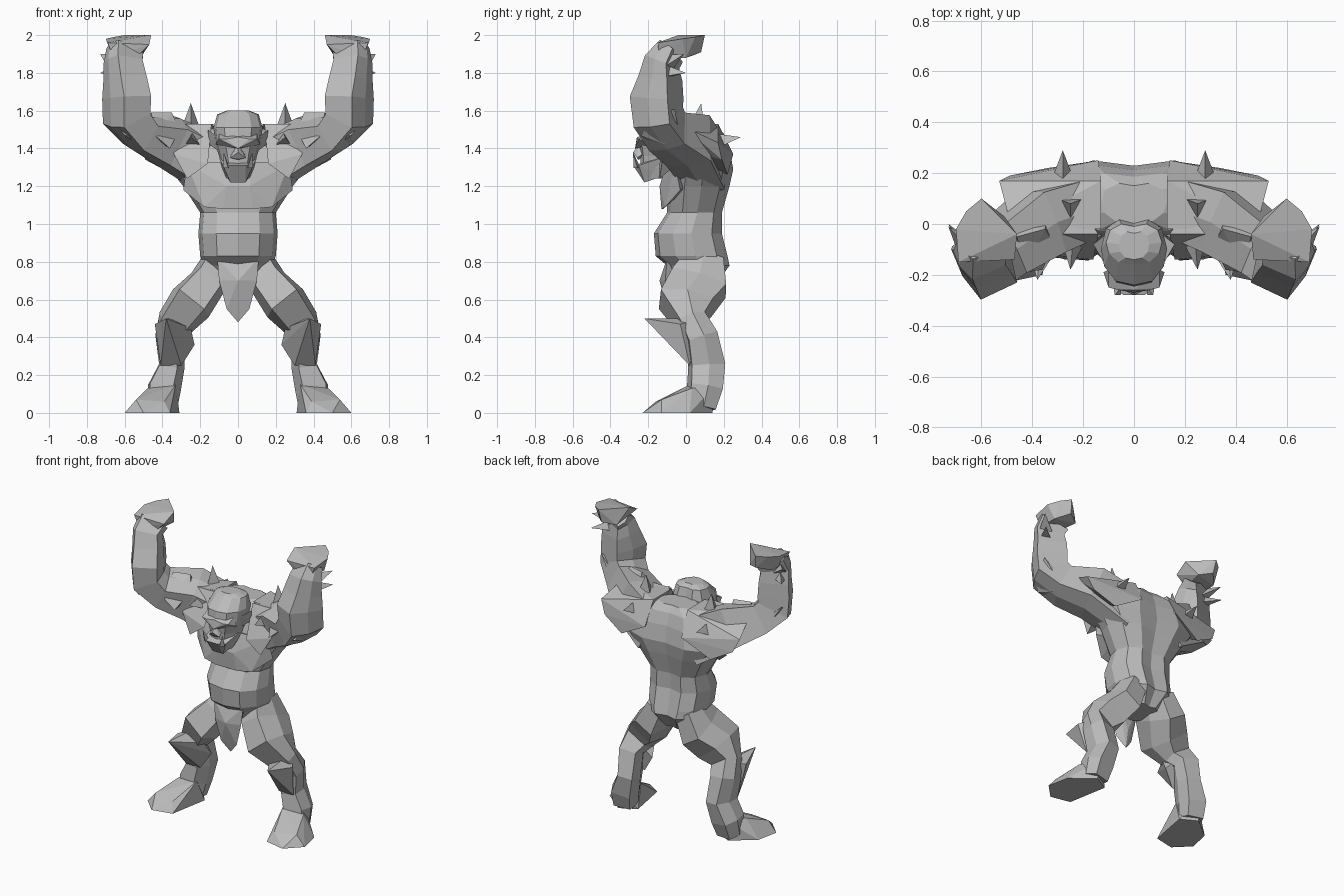
import bpy, bmesh
from mathutils import Vector

default_cube = bpy.data.objects.get("Cube")
if default_cube:
    bpy.data.objects.remove(default_cube)

# One stone grey for the whole figure
stone = bpy.data.materials.new("stone_grey")
stone.use_nodes = True
stone.diffuse_color = (.5, .5, .5, 1)
stone.node_tree.nodes["Principled BSDF"].inputs["Base Color"].default_value = stone.diffuse_color


def finish(name, bm, paired):
    """Turn the bmesh into a flat shaded object, or a left and right pair."""
    bmesh.ops.recalc_face_normals(bm, faces=bm.faces)
    for prefix in (("left_", "right_") if paired else ("",)):
        if prefix == "right_":
            for vert in bm.verts:
                vert.co.x = -vert.co.x
            bmesh.ops.reverse_faces(bm, faces=bm.faces)
        mesh = bpy.data.meshes.new(prefix + name)
        bm.to_mesh(mesh)
        mesh.materials.append(stone)
        bpy.context.collection.objects.link(bpy.data.objects.new(prefix + name, mesh))
    bm.free()


def skin(name, rings, paired):
    """Bridge consecutive rings of points and cap both ends."""
    bm = bmesh.new()
    loops = [[bm.verts.new(point) for point in ring] for ring in rings]
    for low, high in zip(loops, loops[1:]):
        for i in range(len(low)):
            j = (i + 1) % len(low)
            bm.faces.new((low[i], low[j], high[j], high[i]))
    bm.faces.new(loops[0][::-1])
    bm.faces.new(loops[-1])
    finish(name, bm, paired)


HALF = ((0, 0), (.55, .06), (.9, .28), (1, .55), (.85, .85), (.45, 1), (0, .94))
ARM_OUTLINE = ((1, .95), (0, 1), (-1, .75), (-1, -.75), (0, -1), (1, -.95))
LEG_OUTLINE = ((1, .7), (0, 1), (-1, .7), (-1, -.7), (0, -1), (1, -.7))


def body(name, sections):
    """Symmetric upright loft; section = height, half width, front, back."""
    outline = HALF + tuple((-x, y) for x, y in HALF[-2:0:-1])
    skin(name, [[(x * w, f + y * (b - f), z) for x, y in outline]
                for z, w, f, b in sections], False)


def limb(name, outline, stations):
    """Blocky six sided tube along a path; station = position and two radii."""
    path = [Vector(s[:3]) for s in stations]
    across = Vector((0, 1, 0))
    rings = []
    for i, (centre, station) in enumerate(zip(path, stations)):
        before, after = path[max(i - 1, 0)], path[min(i + 1, len(path) - 1)]
        along = (after - before).normalized()
        across = (across - along * across.dot(along)).normalized()
        other = along.cross(across)
        rings.append([centre + across * u * station[3] + other * v * station[4]
                      for u, v in outline])
    skin(name, rings, True)


def chunk(name, points, paired=True):
    """Faceted convex block; unpaired blocks are made symmetric."""
    bm = bmesh.new()
    for x, y, z in points:
        bm.verts.new((x, y, z))
        if not paired and x:
            bm.verts.new((-x, y, z))
    hull = bmesh.ops.convex_hull(bm, input=bm.verts)
    spare = set(hull["geom_interior"]) | set(hull["geom_unused"])
    bmesh.ops.delete(bm, geom=[g for g in spare if isinstance(g, bmesh.types.BMVert)],
                     context="VERTS")
    finish(name, bm, paired)


def spike(name, base, tip, radius):
    """Three sided spike from base to tip."""
    base, tip = Vector(base), Vector(tip)
    axis = tip - base
    turn = axis.to_track_quat("Z", "Y")
    bm = bmesh.new()
    bmesh.ops.create_cone(bm, cap_ends=True, segments=3, radius1=radius,
                          radius2=0, depth=axis.length)
    for vert in bm.verts:
        vert.co = turn @ vert.co + (base + tip) / 2
    finish(name, bm, True)


# Trunk with round belly, wide back and spine groove
body("torso", [
    (.68, .1, -.06, .16), (.78, .18, -.1, .23), (.83, .2, -.16, .22),
    (.95, .21, -.17, .19), (1.06, .2, -.1, .19), (1.2, .29, -.1, .23),
    (1.29, .36, -.1, .25), (1.4, .32, -.07, .23), (1.48, .26, -.04, .2),
    (1.52, .13, 0, .16)])
chunk("chest_muscle", [
    (0, -.12, 1.08), (.08, -.13, 1.08), (.18, -.11, 1.09), (.29, -.03, 1.18),
    (.27, -.06, 1.32), (.08, -.1, 1.33), (.06, -.14, 1.2), (.15, .02, 1.2)], False)

# Head and face
body("head", [
    (1.24, .06, -.22, -.1), (1.3, .085, -.24, -.02), (1.36, .1, -.24, 0),
    (1.42, .12, -.25, .02), (1.51, .13, -.24, .02), (1.58, .11, -.16, 0),
    (1.6, .06, -.14, -.03)])
chunk("jaw", [
    (.04, -.22, 1.22), (.08, -.25, 1.31), (.04, -.28, 1.31), (.1, -.13, 1.35),
    (.06, -.13, 1.25)], False)
chunk("brow", [
    (0, -.27, 1.4), (.1, -.25, 1.45), (.12, -.19, 1.42), (.06, -.26, 1.45),
    (0, -.26, 1.46), (.1, -.18, 1.48)], False)
chunk("nose", [
    (0, -.28, 1.38), (.04, -.26, 1.35), (0, -.25, 1.42), (.03, -.2, 1.39),
    (0, -.25, 1.34)], False)
spike("tusk", (.06, -.26, 1.3), (.075, -.28, 1.38), .02)
chunk("ear", [
    (.11, -.12, 1.39), (.12, -.15, 1.47), (.16, -.08, 1.5), (.15, -.07, 1.42),
    (.11, -.04, 1.46)])

# Raised arms ending in broad fists folded to the rear
limb("arm", ARM_OUTLINE, [
    (.12, .1, 1.3, .11, .16), (.36, .01, 1.43, .13, .14), (.51, -.1, 1.48, .11, .1),
    (.58, -.15, 1.56, .11, .11), (.58, -.16, 1.67, .115, .105),
    (.59, -.14, 1.77, .09, .1), (.6, -.13, 1.86, .07, .095), (.59, -.08, 1.92, .05, .1)])
chunk("fist", [
    (.47, -.14, 1.95), (.69, -.15, 1.96), (.7, -.02, 1.98), (.46, -.04, 2),
    (.6, .1, 2), (.66, .05, 1.99), (.51, .03, 1.89), (.66, 0, 1.88),
    (.59, .08, 1.91), (.54, -.13, 1.88), (.66, -.14, 1.88)])
chunk("upper_arm_pad", [
    (.35, -.02, 1.59), (.46, -.05, 1.59), (.31, -.08, 1.5), (.43, -.19, 1.46),
    (.36, -.18, 1.4), (.52, 0, 1.5), (.34, .05, 1.45)])
chunk("elbow_guard", [
    (.6, -.24, 1.47), (.67, -.18, 1.55), (.69, -.06, 1.61), (.59, -.11, 1.42),
    (.49, -.2, 1.46), (.62, -.04, 1.5), (.42, -.06, 1.34), (.48, -.02, 1.42)])
spike("upper_forearm_spike", (.65, -.1, 1.85), (.73, -.01, 1.9), .05)
spike("lower_forearm_spike", (.65, -.1, 1.8), (.73, 0, 1.8), .04)

# Shoulder armour with its spikes
chunk("back_plate", [
    (.13, -.02, 1.53), (.13, .17, 1.53), (.48, -.02, 1.52), (.53, .17, 1.43),
    (.49, .19, 1.34), (.34, .22, 1.26), (.14, .25, 1.37), (.3, -.02, 1.4)])
chunk("front_plate", [
    (.14, -.04, 1.53), (.33, -.04, 1.53), (.34, -.12, 1.37), (.27, -.14, 1.24),
    (.16, -.14, 1.32), (.2, .05, 1.52), (.3, .05, 1.4)])
spike("top_spike", (.25, .07, 1.5), (.25, .08, 1.64), .06)
spike("back_spike", (.28, .17, 1.43), (.28, .29, 1.46), .05)
spike("front_spike", (.24, -.07, 1.44), (.25, -.18, 1.46), .05)

# Hanging cloth
chunk("loincloth", [
    (.11, -.1, .82), (.1, -.11, .7), (.06, -.1, .55), (0, -.08, .48),
    (0, -.14, .7), (.08, -.05, .8), (0, -.06, .6)], False)

# Bent legs, pointed knees and broad feet
limb("leg", LEG_OUTLINE, [
    (.1, .1, .82, .1, .08), (.16, .07, .69, .15, .1), (.25, 0, .58, .14, .12),
    (.33, .03, .48, .07, .1), (.36, .08, .4, .08, .08), (.35, .11, .25, .09, .07),
    (.39, .1, .13, .085, .09), (.4, .08, .03, .07, .08)])
chunk("knee_guard", [
    (.38, -.22, .5), (.44, -.03, .47), (.25, -.02, .45), (.3, .02, .25),
    (.41, .02, .25), (.35, .08, .5), (.23, .04, .36)])
chunk("foot", [
    (.36, -.2, 0), (.5, -.23, 0), (.6, -.13, 0), (.57, .02, 0), (.42, .14, 0),
    (.31, .08, 0), (.33, .02, .15), (.48, .03, .13), (.4, .15, .14),
    (.39, -.16, .06), (.54, -.13, .07)])
